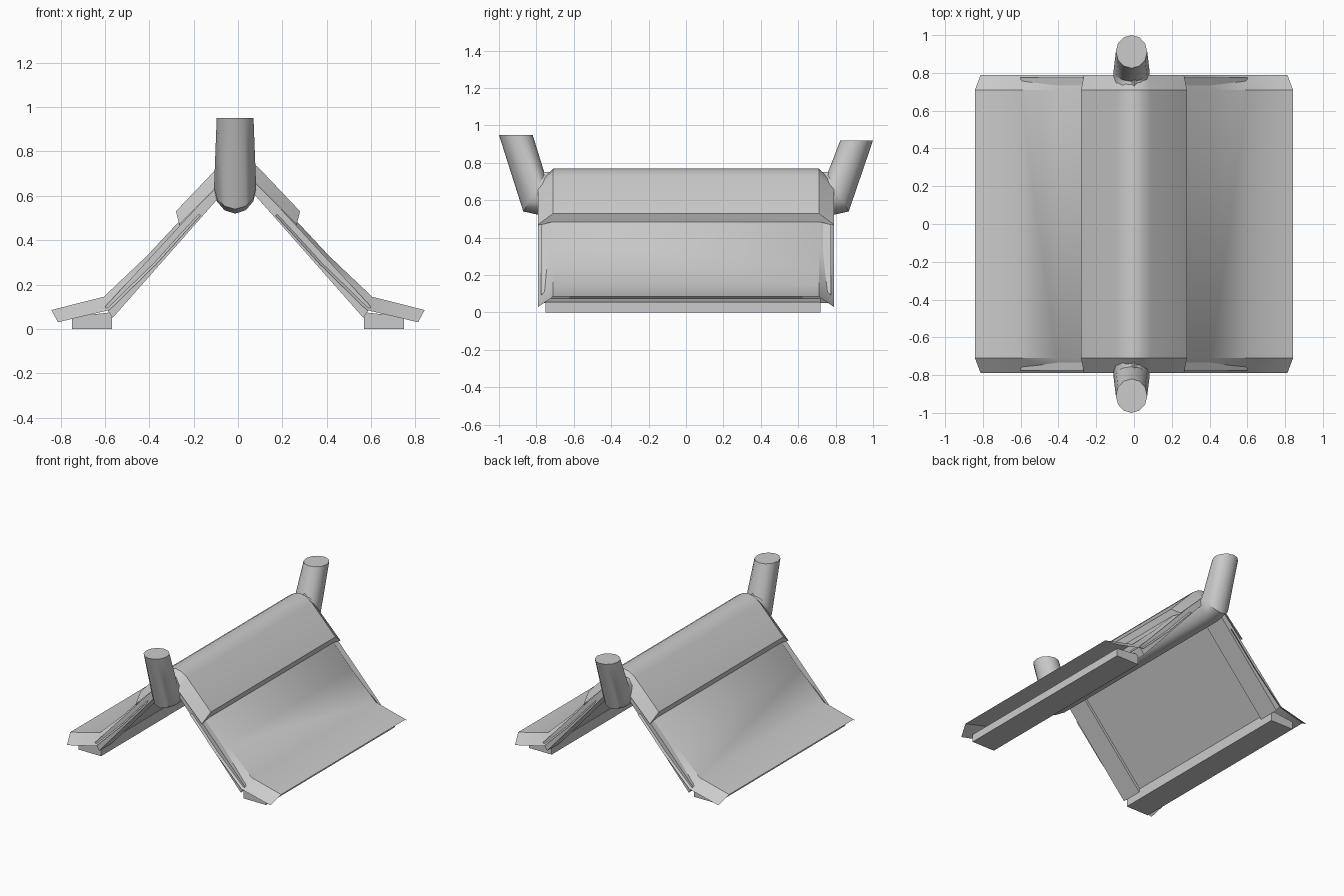
import bpy, bmesh, math
from mathutils import Vector

if "Cube" in bpy.data.objects:
    bpy.data.objects.remove(bpy.data.objects["Cube"])

grey = bpy.data.materials.new("plain grey")
grey.use_nodes = True
grey.diffuse_color = (0.6, 0.6, 0.6, 1)
grey.node_tree.nodes["Principled BSDF"].inputs["Base Color"].default_value = (0.6, 0.6, 0.6, 1)


def loft(name, rings, closed=False, caps=False, smooth=None):
    """Skin a list of point rings and make one object."""
    bm = bmesh.new()
    rows = [[bm.verts.new(p) for p in ring] for ring in rings]
    n = len(rows[0])
    for a, b in zip(rows, rows[1:]):
        for i in range(n if closed else n - 1):
            j = (i + 1) % n
            bm.faces.new((a[i], a[j], b[j], b[i]))
    if caps:
        bm.faces.new(rows[0])
        bm.faces.new(rows[-1])
    bmesh.ops.recalc_face_normals(bm, faces=bm.faces)
    if not closed:
        bm.normal_update()
        if sum(f.normal.z * f.calc_area() for f in bm.faces) < 0:
            bmesh.ops.reverse_faces(bm, faces=bm.faces)
    mesh = bpy.data.meshes.new(name)
    bm.to_mesh(mesh)
    bm.free()
    mesh.materials.append(grey)
    obj = bpy.data.objects.new(name, mesh)
    bpy.context.collection.objects.link(obj)
    if smooth:
        bpy.ops.object.select_all(action="DESELECT")
        obj.select_set(True)
        bpy.context.view_layer.objects.active = obj
        bpy.ops.object.shade_smooth_by_angle(angle=math.radians(smooth))
    return obj


def sheet(name, outer, lowered):
    """Roof sheet whose two ends fold down."""
    sections = ((-0.79, lowered), (-0.71, outer), (0.71, outer), (0.79, lowered))
    return loft(name, [[(x, y, z) for x, z in prof] for y, prof in sections], smooth=35)


def prism(name, profile, y0, y1):
    return loft(name, [[(x, y, z) for x, z in profile] for y in (y0, y1)], True, True)


def mirrored(half):
    return [(-x, z) for x, z in reversed(half)] + [p for p in half if p[0] > 0]


# Upper ridge cover
cover = [(0, 0.77), (0.045, 0.76), (0.09, 0.73), (0.28, 0.53), (0.265, 0.485)]
cover_end = [(0, 0.69), (0.04, 0.685), (0.075, 0.66), (0.265, 0.47), (0.26, 0.465)]
sheet("ridge_cover", mirrored(cover), mirrored(cover_end))

# Lower slopes with flared eaves, rafters, ceilings and footings on both sides
slope = [(0.2, 0.55), (0.27, 0.48), (0.41, 0.33), (0.605, 0.145), (0.842, 0.085)]
slope_end = [(0.17, 0.51), (0.235, 0.44), (0.37, 0.29), (0.58, 0.085), (0.812, 0.03)]
rafter = [(0.0, 0.69), (0.565, 0.05), (0.6, 0.1), (0.0, 0.75)]
ceiling = [(0.0, 0.715), (0.57, 0.075), (0.6, 0.1), (0.0, 0.74)]
footing = [(0.568, 0), (0.748, 0), (0.748, 0.055), (0.568, 0.075)]
for side, s in (("left", 1), ("right", -1)):
    def flip(prof):
        return [(s * x, z) for x, z in prof]
    sheet(side + "_slope", flip(slope), flip(slope_end))
    prism(side + "_ceiling", flip(ceiling), -0.72, 0.72)
    prism(side + "_footing", flip(footing), -0.75, 0.72)
    for end, e in (("front", -1), ("back", 1)):
        prism(f"{side}_{end}_rafter", flip(rafter), e * 0.62, e * 0.775)


# Ridge beam bending up into a post at each end
def ring(outer, inner, width, count=12):
    """Oval ring between two (y, z) points, set slightly off centre in x."""
    a, b = Vector((-0.013, *outer)), Vector((-0.013, *inner))
    mid, half = (a + b) / 2, (a - b) / 2
    pts = []
    for i in range(count):
        t = 2 * math.pi * i / count
        pts.append(mid + half * math.cos(t) + Vector((width * math.sin(t), 0, 0)))
    return pts


loft("ridge_beam", [
    ring((-1.0, 0.95), (-0.82, 0.95), 0.083),
    ring((-0.87, 0.54), (-0.755, 0.74), 0.095),
    ring((-0.78, 0.52), (-0.74, 0.74), 0.095),
    ring((0.78, 0.52), (0.74, 0.74), 0.095),
    ring((0.87, 0.54), (0.755, 0.74), 0.095),
    ring((1.0, 0.92), (0.825, 0.92), 0.083),
], True, True, smooth=40)
